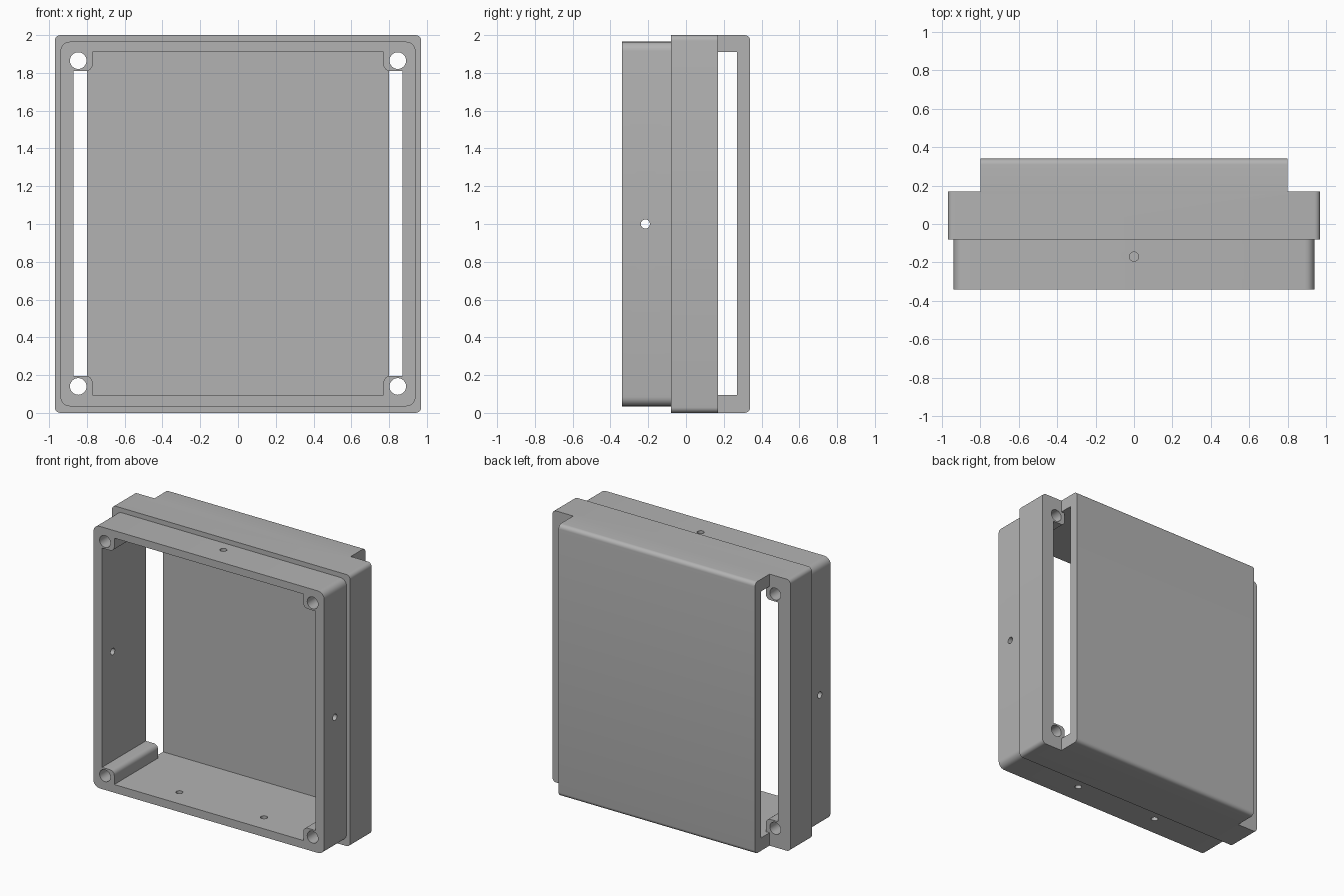
import bpy, bmesh, math
from mathutils import Matrix, Vector

old = bpy.data.objects.get("Cube")
if old:
    bpy.data.objects.remove(old, do_unlink=True)

grey = bpy.data.materials.new("plain grey")
grey.use_nodes = True
colour = (0.45, 0.45, 0.45, 1)
grey.diffuse_color = colour
grey.node_tree.nodes["Principled BSDF"].inputs["Base Color"].default_value = colour


def add_object(name, bm):
    bmesh.ops.recalc_face_normals(bm, faces=bm.faces)
    mesh = bpy.data.meshes.new(name)
    bm.to_mesh(mesh)
    bm.free()
    mesh.materials.append(grey)
    obj = bpy.data.objects.new(name, mesh)
    bpy.context.collection.objects.link(obj)
    return obj


def box(name, x, y, z, radius=0, rounded=None):
    """Box from ranges; edges accepted by rounded(midpoint, direction) get a radius."""
    bm = bmesh.new()
    bmesh.ops.create_cube(bm, size=1)
    for v in bm.verts:
        v.co = Vector([r[0] if c < 0 else r[1] for c, r in zip(v.co, (x, y, z))])
    if rounded:
        edges = []
        for e in bm.edges:
            a, b = (v.co for v in e.verts)
            if rounded((a + b) / 2, (b - a).normalized()):
                edges.append(e)
        bmesh.ops.bevel(bm, geom=edges, offset=radius, segments=6,
                        profile=0.5, affect='EDGES')
    return add_object(name, bm)


def drill(name, centre, radius, length, axis):
    turn = {'X': Matrix.Rotation(math.pi / 2, 4, 'Y'),
            'Y': Matrix.Rotation(math.pi / 2, 4, 'X'),
            'Z': Matrix.Identity(4)}[axis]
    bm = bmesh.new()
    bmesh.ops.create_cone(bm, cap_ends=True, segments=32, radius1=radius,
                          radius2=radius, depth=length,
                          matrix=Matrix.Translation(centre) @ turn)
    return add_object(name, bm)


def combine(target, tool, operation):
    mod = target.modifiers.new("combine", 'BOOLEAN')
    mod.operation = operation
    mod.solver = 'EXACT'
    mod.object = tool
    bpy.context.view_layer.objects.active = target
    bpy.ops.object.modifier_apply(modifier=mod.name)
    bpy.data.objects.remove(tool, do_unlink=True)


def along_depth(mid, d):
    return abs(d.y) > 0.9


# Outer shell: wide rear body with rounded back edges, narrower front lip
shell = box("enclosure_shell", (-0.97, 0.97), (-0.08, 0.34), (0, 2), 0.03,
            lambda m, d: abs(d.y) > 0.9 or (abs(d.x) > 0.9 and m.y > 0.3))
lip = box("front_lip", (-0.94, 0.94), (-0.34, 0.1), (0.035, 1.965), 0.05, along_depth)
combine(shell, lip, 'UNION')

# Cavity, with a screw post left standing in each corner
cavity = box("cavity", (-0.87, 0.87), (-0.6, 0.27), (0.095, 1.91))
for sx in (-1, 1):
    for low in (True, False):
        xs = sorted((sx * 0.77, sx * 1.0))
        zs = (-0.1, 0.195) if low else (1.81, 2.1)
        inner_z = zs[1] if low else zs[0]
        post = box("screw_post", xs, (-0.8, 0.17), zs, 0.035,
                   lambda m, d: abs(d.y) > 0.9 and abs(m.x) < 0.8
                   and abs(m.z - inner_z) < 0.01)
        combine(cavity, post, 'DIFFERENCE')
combine(shell, cavity, 'DIFFERENCE')

# Rear side notches and screw holes
for sx in (-1, 1):
    notch = box("side_notch", sorted((sx * 0.8, sx * 1.2)), (0.17, 0.6), (-0.2, 2.2))
    combine(shell, notch, 'DIFFERENCE')
    for z in (0.14, 1.865):
        combine(shell, drill("screw_hole", (sx * 0.846, -0.1, z), 0.044, 0.7, 'Y'),
                'DIFFERENCE')

# Small fixing holes: one per side, one on top, two underneath
holes = [((-0.9, -0.215, 1), 'X'), ((0.9, -0.215, 1), 'X'), ((0, -0.17, 1.94), 'Z'),
         ((-0.345, -0.19, 0.06), 'Z'), ((0.345, -0.19, 0.06), 'Z')]
for centre, axis in holes:
    combine(shell, drill("fixing_hole", centre, 0.024, 0.2, axis), 'DIFFERENCE')

# Smooth the rounded edges only
bpy.ops.object.select_all(action='DESELECT')
shell.select_set(True)
bpy.context.view_layer.objects.active = shell
bpy.ops.object.shade_smooth_by_angle(angle=math.radians(30))
